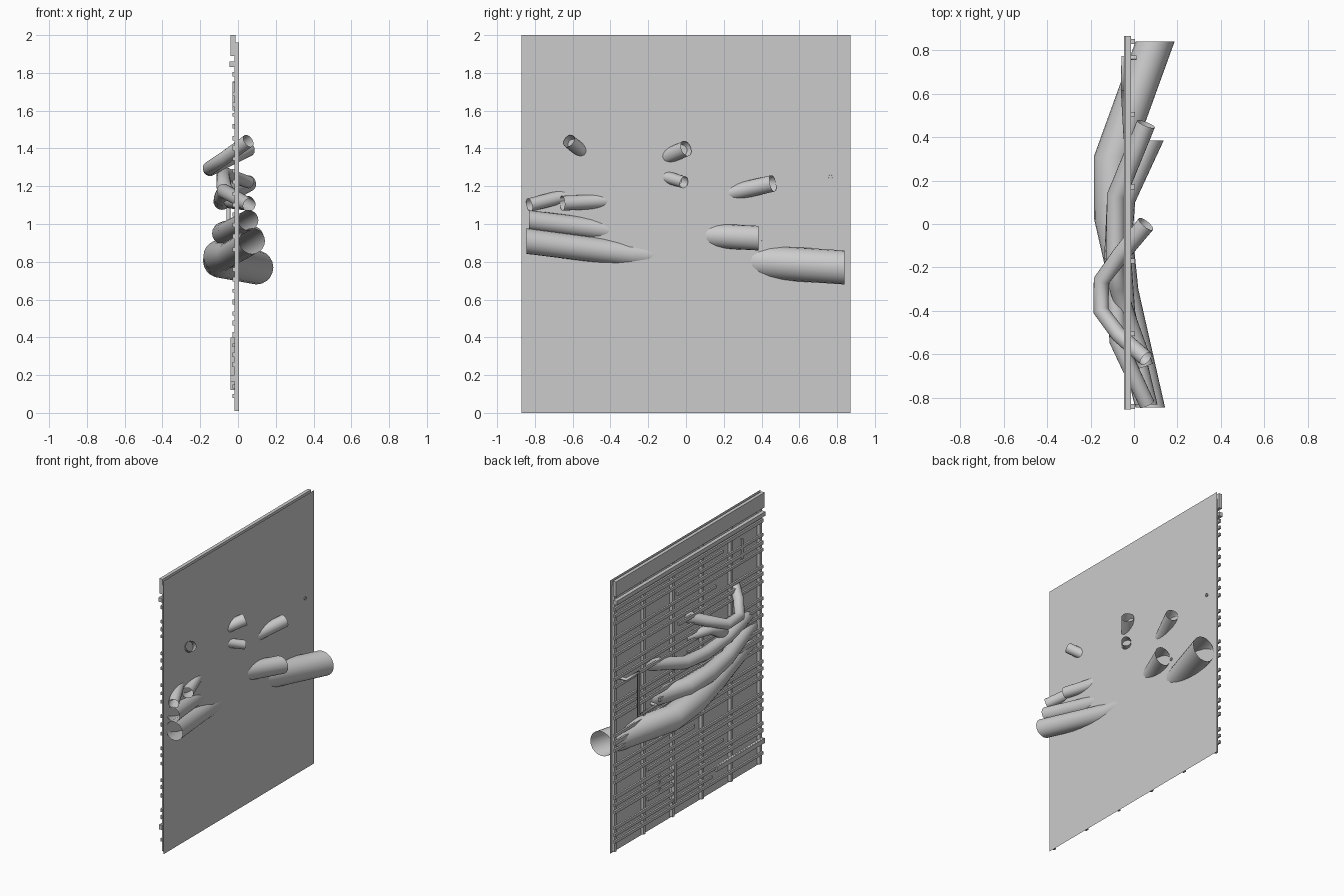
import bpy, bmesh, math, random
from mathutils import Vector

if "Cube" in bpy.data.objects:
    bpy.data.objects.remove(bpy.data.objects["Cube"])

random.seed(4)


def finish(name, bm, smooth=False):
    me = bpy.data.meshes.new(name)
    bm.to_mesh(me)
    bm.free()
    ob = bpy.data.objects.new(name, me)
    bpy.context.collection.objects.link(ob)
    if smooth:
        for p in me.polygons:
            p.use_smooth = True
    return ob


def boxes(name, items):
    """One object from (min, max) boxes."""
    bm = bmesh.new()
    for lo, hi in items:
        vs = bmesh.ops.create_cube(bm, size=1)["verts"]
        for v in vs:
            v.co = Vector([lo[i] + (v.co[i] + 0.5) * (hi[i] - lo[i]) for i in range(3)])
    return finish(name, bm)


def tube(name, pts, sides=20, flat=False):
    """Open tube through (x, y, z, radius); flat keeps every ring facing y."""
    bm = bmesh.new()
    P = [Vector(p[:3]) for p in pts]
    up = Vector((0, 0, 1))
    rings = []
    for i, p in enumerate(P):
        a = (P[i] - P[i - 1]).normalized() if i else Vector()
        b = (P[i + 1] - P[i]).normalized() if i < len(P) - 1 else Vector()
        t = Vector((0, -1, 0)) if flat else (a + b).normalized()
        if abs(t.z) > 0.95:
            up = Vector((1, 0, 0))
        u = t.cross(up).normalized()
        v = u.cross(t)
        r = pts[i][3]
        rings.append([bm.verts.new(p + r * (math.cos(k * math.tau / sides) * u
                                            + math.sin(k * math.tau / sides) * v))
                      for k in range(sides)])
    for A, B in zip(rings, rings[1:]):
        for k in range(sides):
            j = (k + 1) % sides
            bm.faces.new((A[k], A[j], B[j], B[k]))
    bmesh.ops.recalc_face_normals(bm, faces=bm.faces)
    return finish(name, bm, True)


# thin backing sheet
bm = bmesh.new()
bm.faces.new([bm.verts.new((0.006, y, z)) for y, z in
              ((-.87, 0), (.87, 0), (.87, 2), (-.87, 2))])
finish("backing_sheet", bm)

# upright posts and header beam
boxes("posts", [((-.018, y - .011, .01), (.005, y + .011, 1.96))
                for y in (-.84, -.505, -.17, .17, .505, .84)])
boxes("header_beam", [((-.04, -.853, 1.89), (-.014, .866, 2.0))])

# horizontal slats, some broken short
slats = []
z = .08
row = 0
while z < 1.82:
    lo, hi = -.855, .865
    if row % 4 == 1:
        lo = random.uniform(-.5, .1)
    elif row % 4 == 3:
        hi = random.uniform(.0, .6)
    h = random.uniform(.018, .028)
    slats.append(((-.03, lo, z), (-.017, hi, z + h)))
    z += random.uniform(.048, .066)
    row += 1
slats += [((-.045, -.855, 1.83), (-.017, .865, 1.86)),
          ((-.04, -.855, .165), (-.017, -.3, .2))]
boxes("slats", slats)

# short upright battens linking slats
boxes("short_battens", [((-.04, .16, .12), (-.017, .19, .40)),
                        ((-.03, -.62, 1.60), (-.017, -.60, 1.75)),
                        ((-.03, .33, .25), (-.017, .35, .38))])

# bent thin rod poking through the sheet
tube("bent_rod", [(.012, .765, 1.25, .011), (-.05, .765, 1.25, .011),
                  (-.05, .62, 1.25, .011), (-.05, .62, .93, .011),
                  (-.04, .40, .92, .011), (.01, .395, .92, .011)], 10)

# large limbs weaving through the wall
tube("lower_limb", [(.097, .84, .77, .09), (-.095, .31, .805, .09),
                    (-.098, .02, .83, .085), (-.045, -.3, .84, .065),
                    (.075, -.845, .91, .068)], flat=True)
tube("second_limb", [(.072, .385, .925, .065), (-.06, .1, .94, .065),
                     (-.075, -.15, .95, .062), (-.05, -.4, .965, .055),
                     (.055, -.83, 1.02, .053)], flat=True)

# slender branches
tube("middle_branch", [(.055, .46, 1.215, .044), (-.08, .13, 1.14, .045),
                       (-.085, -.1, 1.12, .045), (-.085, -.35, 1.14, .042),
                       (-.075, -.54, 1.175, .038), (.06, -.83, 1.10, .036)])
tube("upper_branch", [(.055, .0, 1.40, .042), (-.06, -.14, 1.34, .04),
                      (-.15, -.26, 1.29, .037), (-.152, -.40, 1.295, .036),
                      (-.07, -.51, 1.35, .036), (.055, -.62, 1.44, .036)])
tube("small_branch", [(.06, -.01, 1.22, .032), (-.08, -.17, 1.27, .036),
                      (-.075, -.29, 1.2, .04), (-.035, -.42, 1.12, .04),
                      (.05, -.655, 1.11, .039)])
